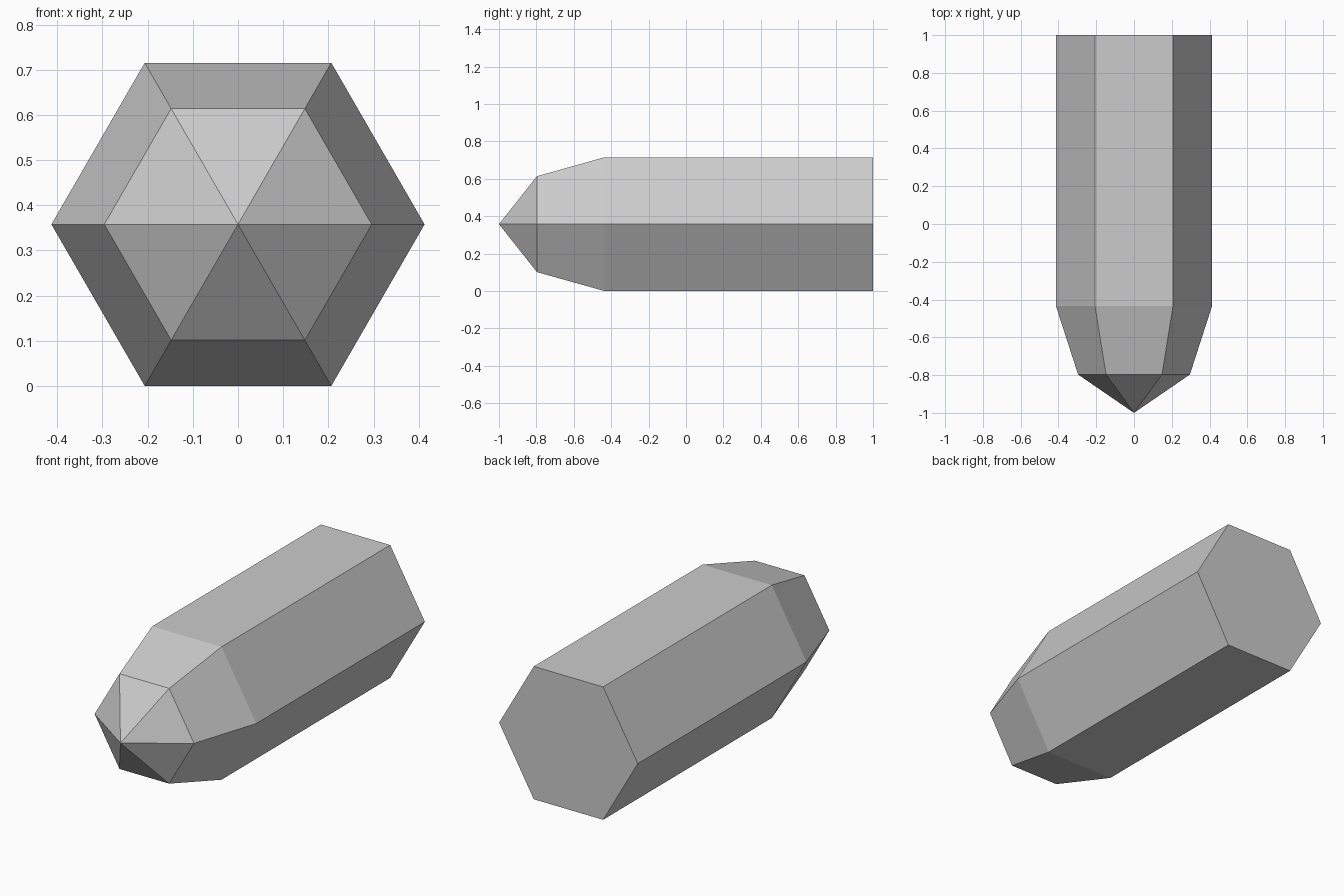
import bpy
import bmesh
from math import cos, sin, pi

cube = bpy.data.objects.get("Cube")
if cube:
    bpy.data.objects.remove(cube, do_unlink=True)

# Plain grey material
grey = bpy.data.materials.new("plain_grey")
grey.use_nodes = True
colour = (0.6, 0.6, 0.6, 1)
grey.diffuse_color = colour
grey.node_tree.nodes["Principled BSDF"].inputs["Base Color"].default_value = colour

SIDES = 6
RADIUS = 0.413
CENTRE_Z = RADIUS * sin(pi / 3)
# Hexagonal rings from back to front: (y, radius)
PROFILE = [(1.0, RADIUS), (-0.435, RADIUS), (-0.797, 0.296)]

bm = bmesh.new()
rings = []
for y, r in PROFILE:
    angles = [2 * pi * i / SIDES for i in range(SIDES)]
    rings.append([bm.verts.new((r * cos(a), y, CENTRE_Z + r * sin(a))) for a in angles])

# Body sides and tapered shoulder
for back, front in zip(rings, rings[1:]):
    for i in range(SIDES):
        j = (i + 1) % SIDES
        bm.faces.new((back[i], back[j], front[j], front[i]))

# Pointed tip and flat back end
tip = bm.verts.new((0, -1, CENTRE_Z))
for i in range(SIDES):
    bm.faces.new((rings[-1][i], rings[-1][(i + 1) % SIDES], tip))
bm.faces.new(rings[0])
bmesh.ops.recalc_face_normals(bm, faces=bm.faces)

mesh = bpy.data.meshes.new("hexagonal_bolt")
bm.to_mesh(mesh)
bm.free()
mesh.materials.append(grey)
bpy.context.collection.objects.link(bpy.data.objects.new("hexagonal_bolt", mesh))
